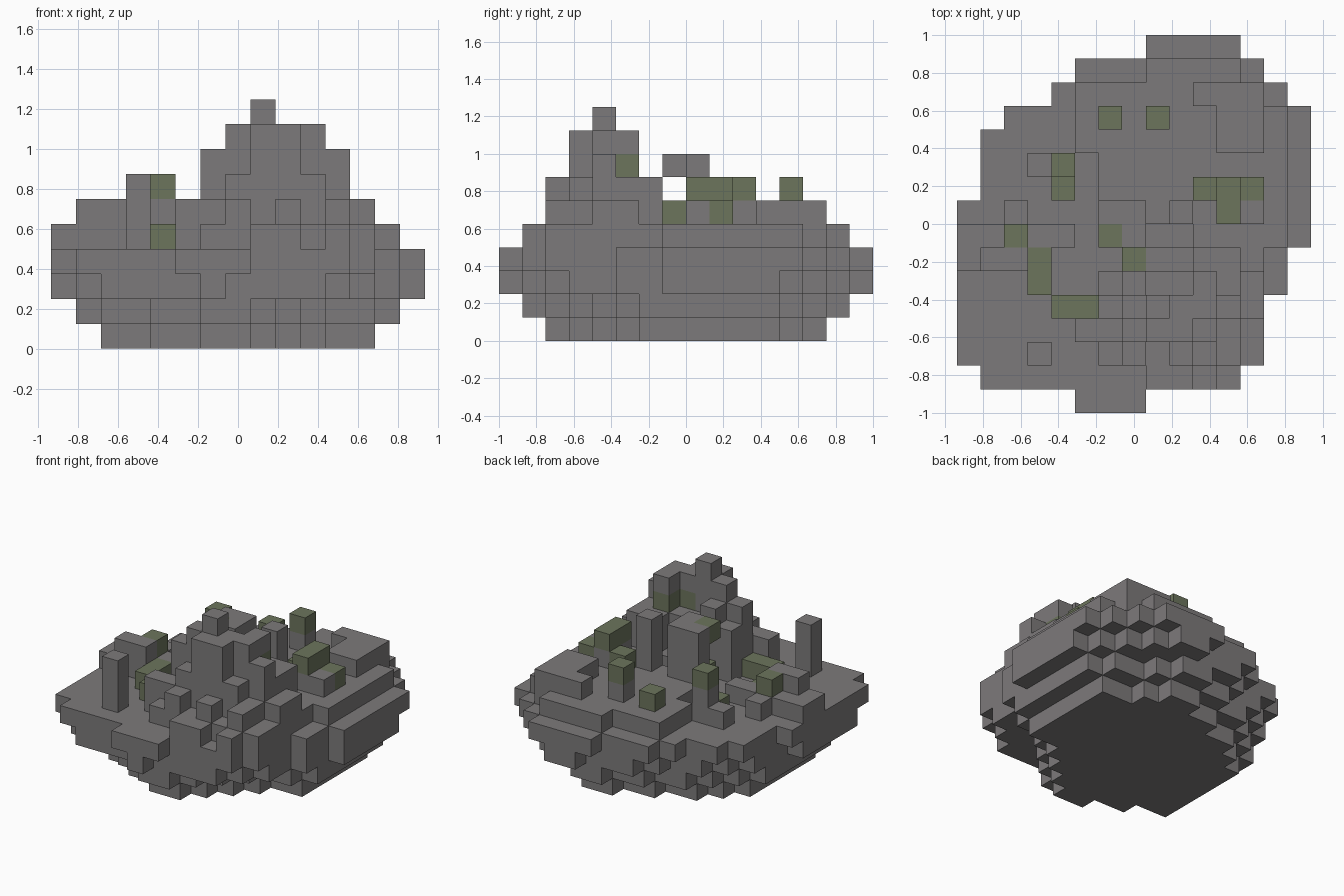
import bpy
import bmesh

cube = bpy.data.objects.get("Cube")
if cube:
    bpy.data.objects.remove(cube, do_unlink=True)

S = 0.125  # block size


def make_material(name, rgb):
    mat = bpy.data.materials.new(name)
    mat.use_nodes = True
    color = (*rgb, 1.0)
    mat.diffuse_color = color
    bsdf = mat.node_tree.nodes["Principled BSDF"]
    bsdf.inputs["Base Color"].default_value = color
    bsdf.inputs["Roughness"].default_value = 0.9
    return mat


stone = make_material("grey stone", (0.204, 0.195, 0.197))
moss = make_material("mossy green", (0.150, 0.176, 0.107))

DIRS = [(1, 0, 0), (-1, 0, 0), (0, 1, 0), (0, -1, 0), (0, 0, 1), (0, 0, -1)]
SIDES = DIRS[:4]


def around(cell):
    return {(cell[0] + d[0], cell[1] + d[1]) for d in SIDES}


def erode(plan, keep=4):
    """Cells with at least the given number of neighbours in the plan."""
    return {c for c in plan if len(around(c) & plan) >= keep}


def grow(plan, limit):
    return limit & plan.union(*(around(c) for c in plan))


def rows_to_plan(rows, first):
    """Cells from the first and end column of each row."""
    return {(i, j) for j, (a, b) in enumerate(rows, first)
            for i in range(a, b)}


def columns(spec, bottom):
    """Blocks filling boxes of columns: first/last x, first/last y, height."""
    return {(i, j, k) for a, b, c, d, top in spec
            for i in range(a, b + 1) for j in range(c, d + 1)
            for k in range(bottom, top)}


def layer(plan, k):
    return {(i, j, k) for i, j in plan}


# Widest layer and the smaller footprint it tapers down to
ROWS = [(5, 8), (1, 12)] + [(0, 13)] * 3 + [(0, 14)] * 2 + [(0, 15)] * 2
ROWS += [(1, 15)] * 3 + [(2, 15), (4, 14), (5, 13), (8, 12)]
FOOT = [(6, 8), (4, 9), (2, 10), (2, 11)] + [(2, 13)] * 4
FOOT += [(3, 13), (4, 13), (6, 11), (8, 10)]
outline = rows_to_plan(ROWS, 0)
foot = rows_to_plan(FOOT, 2)
inner = erode(outline)

# Tapering underside and wide rim
rim = erode(outline, 3) | {(13, 5), (14, 7)}
hull = layer(outline, 3) | layer(rim, 2)
hull |= layer(grow(foot, outline), 1) | layer(foot, 0)

# Raised ground on the back and east sides, with an open basin in the middle
ground = {(i, j) for i, j in inner
          if (j >= 11 and i >= 5) or (j >= 9 and i >= 6)
          or (i >= 10 and j >= 3)}
ground |= {(13, j) for j in range(7, 13)}
plateau = layer(ground, 4) | columns([
    (0, 0, 6, 7, 5), (1, 1, 7, 7, 5), (1, 2, 6, 6, 6), (2, 2, 8, 8, 5),
    (3, 4, 7, 7, 5), (3, 3, 10, 10, 5),
    (10, 11, 14, 14, 5), (10, 12, 13, 13, 6), (11, 12, 11, 12, 6),
    (12, 12, 8, 8, 6), (8, 8, 8, 8, 5), (9, 9, 8, 8, 8),
], 4)

# Stepped peak
peak = columns([
    (8, 9, 1, 1, 5), (11, 11, 1, 1, 5), (6, 12, 2, 5, 5), (8, 12, 6, 6, 5),
    (7, 7, 2, 2, 6), (9, 9, 2, 2, 6), (11, 11, 2, 2, 6), (5, 6, 3, 3, 6),
    (12, 12, 4, 5, 6), (6, 6, 4, 4, 8), (6, 6, 5, 5, 7), (7, 10, 3, 3, 7),
    (11, 11, 3, 3, 6), (10, 11, 6, 6, 7), (11, 11, 5, 5, 7),
    (11, 11, 4, 4, 8), (7, 7, 5, 5, 8), (8, 9, 5, 5, 7), (8, 9, 3, 3, 9),
    (7, 10, 4, 4, 9), (10, 10, 5, 5, 9), (8, 8, 4, 4, 10),
], 4)

# Lone pillar and the overhanging slab on two legs
pillar = columns([(3, 3, 2, 2, 7)], 4)
overhang = columns([(6, 7, 8, 8, 8)], 4) | columns([(6, 7, 7, 7, 8)], 7)

# Columns topped with a moss block
CAPS = [(2, 7, 6), (3, 5, 5), (3, 6, 5), (4, 4, 5), (5, 4, 5), (6, 7, 8),
        (7, 6, 5), (4, 9, 5), (4, 10, 7), (6, 12, 6), (8, 12, 7), (10, 9, 6),
        (11, 9, 7), (12, 9, 6), (11, 8, 7)]
moss_blocks = {(i, j, h - 1) for i, j, h in CAPS}
# Moss band behind the peak and the lower half of the western tuft
moss_blocks |= {(10, 5, 7), (9, 4, 7), (2, 7, 4)}
moss_stems = set()
for i, j, h in CAPS:
    if (i, j) != (6, 7):
        moss_stems |= columns([(i, i, j, j, h - 1)], 4)

PARTS = [("rock_base", hull, stone), ("raised_ground", plateau, stone),
         ("stepped_peak", peak, stone), ("lone_pillar", pillar, stone),
         ("overhang_slab", overhang, stone), ("moss_stems", moss_stems, stone),
         ("moss_blocks", moss_blocks, moss)]

# Each block belongs to one part only; the moss comes first
owner = {}
for name, cells, mat in reversed(PARTS):
    for c in cells:
        owner.setdefault(c, name)


def face_corners(cell, d):
    axis = next(a for a in range(3) if d[a])
    u, v = (axis + 1) % 3, (axis + 2) % 3
    loop = [(0, 0), (1, 0), (1, 1), (0, 1)]
    if d[axis] < 0:
        loop.reverse()
    for pu, pv in loop:
        p = list(cell)
        p[axis] += d[axis] > 0
        p[u] += pu
        p[v] += pv
        yield (p[0] - 7.5) * S, (p[1] - 8) * S, p[2] * S


def build(name, mat):
    bm = bmesh.new()
    for c in sorted(c for c in owner if owner[c] == name):
        for d in DIRS:
            if tuple(a + b for a, b in zip(c, d)) not in owner:
                bm.faces.new([bm.verts.new(p) for p in face_corners(c, d)])
    bmesh.ops.remove_doubles(bm, verts=bm.verts[:], dist=S / 100)
    mesh = bpy.data.meshes.new(name)
    bm.to_mesh(mesh)
    bm.free()
    mesh.materials.append(mat)
    bpy.context.collection.objects.link(bpy.data.objects.new(name, mesh))


for part_name, cells, part_mat in PARTS:
    build(part_name, part_mat)
